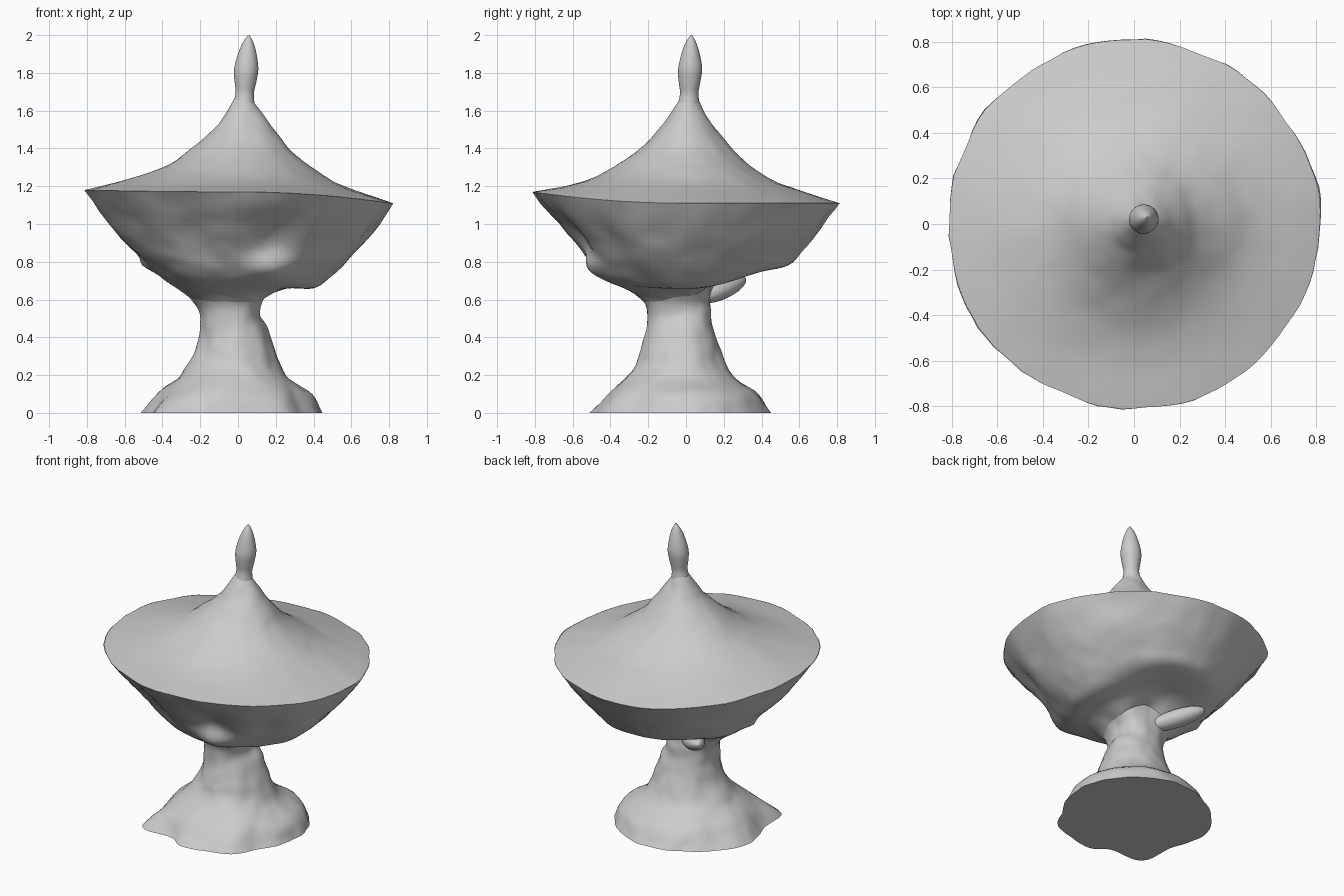
import bpy, bmesh, math
from mathutils import Vector, noise

if "Cube" in bpy.data.objects:
    bpy.data.objects.remove(bpy.data.objects["Cube"])

stone = bpy.data.materials.new("pale_grey_stone")
stone.use_nodes = True
GREY = (0.6, 0.6, 0.6, 1)
stone.diffuse_color = GREY
stone.node_tree.nodes["Principled BSDF"].inputs["Base Color"].default_value = GREY
SEGMENTS, STEPS = 96, 5


def smooth_profile(points):
    """Sample a Catmull-Rom curve through (radius, height) points."""
    pts = [Vector(p) for p in points]
    pts = [2 * pts[0] - pts[1]] + pts + [2 * pts[-1] - pts[-2]]
    result = []
    for a, b, c, d in zip(pts, pts[1:], pts[2:], pts[3:]):
        for i in range(STEPS):
            t = i / STEPS
            result.append(b + 0.5 * t * (c - a + t * (2*a - 5*b + 4*c - d + t * (3*(b - c) + d - a))))
    return result + [pts[-2]]


def finish(obj, angle=50):
    obj.data.materials.append(stone)
    bpy.ops.object.select_all(action="DESELECT")
    obj.select_set(True)
    bpy.context.view_layer.objects.active = obj
    bpy.ops.object.shade_smooth_by_angle(angle=math.radians(angle))


def loft(name, east, north, west, south, rough=0.0, bumps=(), lean=None, cap_first=False, cap_last=False):
    """Sweep around z, blending four side profiles, with lumps pushed in or out."""
    sides = [smooth_profile(p) for p in (east, north, west, south)]
    bm = bmesh.new()
    rings = []
    for station in zip(*sides):
        ring = []
        for s in range(SEGMENTS):
            a = math.tau * s / SEGMENTS
            c, n = math.cos(a), math.sin(a)
            weights = (max(c, 0)**2, max(n, 0)**2, max(-c, 0)**2, max(-n, 0)**2)
            r, z = sum((w * p for w, p in zip(weights, station)), Vector((0, 0)))
            spot = Vector((r * c, r * n, z))
            push = rough * (noise.noise(spot * 4) + 0.4 * noise.noise(spot * 11))
            for centre, size, depth in bumps:
                push += depth * math.exp(-((spot - Vector(centre)).length / size)**2)
            spot += Vector((c, n, 0)) * push
            if lean:
                base, offset, low, high = lean
                k = (z - low) / (high - low)
                spot += Vector(base + (0,)) + k * Vector(offset + (0,))
            ring.append(bm.verts.new(spot))
        rings.append(ring)
    for lower, upper in zip(rings, rings[1:]):
        for s in range(SEGMENTS):
            t = (s + 1) % SEGMENTS
            bm.faces.new((lower[s], lower[t], upper[t], upper[s]))
    if cap_first:
        bm.faces.new(rings[0])
    if cap_last:
        bm.faces.new(rings[-1])
    bmesh.ops.recalc_face_normals(bm, faces=bm.faces)
    # Open shells must still face outwards
    probe = max(bm.faces, key=lambda f: f.calc_center_median().xy.length - 9 * (len(f.verts) > 4))
    if probe.normal.xy.dot(probe.calc_center_median().xy) < 0:
        bmesh.ops.reverse_faces(bm, faces=bm.faces)
    mesh = bpy.data.meshes.new(name)
    bm.to_mesh(mesh)
    bm.free()
    obj = bpy.data.objects.new(name, mesh)
    bpy.context.collection.objects.link(obj)
    finish(obj)


# Flared pedestal with an uneven foot
loft("pedestal",
     [(.45, 0), (.40, .1), (.26, .2), (.18, .35), (.15, .46), (.12, .53), (.13, .6), (.2, .7)],
     [(.44, 0), (.37, .1), (.24, .2), (.19, .35), (.15, .46), (.14, .53), (.12, .62), (.14, .77)],
     [(.51, 0), (.41, .11), (.3, .2), (.23, .33), (.2, .46), (.2, .55), (.24, .61), (.3, .68)],
     [(.51, 0), (.40, .12), (.27, .25), (.24, .32), (.21, .42), (.2, .54), (.24, .62), (.3, .68)],
     rough=0.025, cap_first=True,
     bumps=[((-.37, -.37, 0), .12, .09), ((.35, -.31, 0), .12, -.03),
            ((-.2, -.47, .02), .1, -.05), ((-.47, -.2, .02), .1, -.03)])

# Lopsided bowl under the roof
loft("bowl",
     [(.815, 1.11), (.7, .93), (.6, .82), (.5, .73), (.4, .66), (.26, .66), (.12, .61)],
     [(.81, 1.11), (.69, .95), (.61, .85), (.54, .78), (.4, .76), (.26, .75), (.11, .69)],
     [(.82, 1.18), (.7, 1.03), (.6, .9), (.5, .8), (.4, .71), (.3, .65), (.18, .56)],
     [(.81, 1.17), (.69, 1.02), (.6, .9), (.5, .78), (.4, .7), (.27, .63), (.18, .55)],
     rough=0.02,
     bumps=[((.2, -.6, .93), .14, -.05), ((.16, -.45, .76), .1, .06),
            ((-.25, -.58, .95), .15, -.04), ((-.49, 0, .78), .05, .03),
            ((.5, -.4, .93), .12, -.03)])

# Sweeping conical roof
loft("roof",
     [(.815, 1.11), (.59, 1.19), (.44, 1.26), (.28, 1.38), (.17, 1.5), (.11, 1.58), (.05, 1.66)],
     [(.81, 1.11), (.59, 1.18), (.44, 1.24), (.28, 1.35), (.16, 1.5), (.1, 1.58), (.05, 1.66)],
     [(.82, 1.18), (.61, 1.23), (.41, 1.3), (.27, 1.39), (.15, 1.5), (.1, 1.57), (.05, 1.66)],
     [(.81, 1.17), (.6, 1.21), (.42, 1.28), (.26, 1.39), (.15, 1.5), (.1, 1.57), (.05, 1.66)],
     rough=0.015, lean=((0, 0), (.03, .015), 1.14, 1.65), cap_last=True)

# Slim leaning finial
spire = [(.06, 1.62), (.05, 1.69), (.057, 1.75), (.064, 1.82), (.05, 1.9), (.03, 1.96), (.004, 2)]
loft("finial", spire, spire, spire, spire, rough=0.006,
     lean=((.032, .014), (.025, .014), 1.62, 2), cap_last=True)

# Broken twig stub beneath the bowl
start, end = Vector((-.06, .06, .6)), Vector((-.31, .31, .71))
axis = end - start
bpy.ops.mesh.primitive_uv_sphere_add(segments=24, ring_count=16, location=(start + end) / 2,
                                     rotation=axis.to_track_quat("Z", "Y").to_euler(),
                                     scale=(.065, .055, axis.length / 2))
stub = bpy.context.object
stub.name = "twig_stub"
finish(stub)
